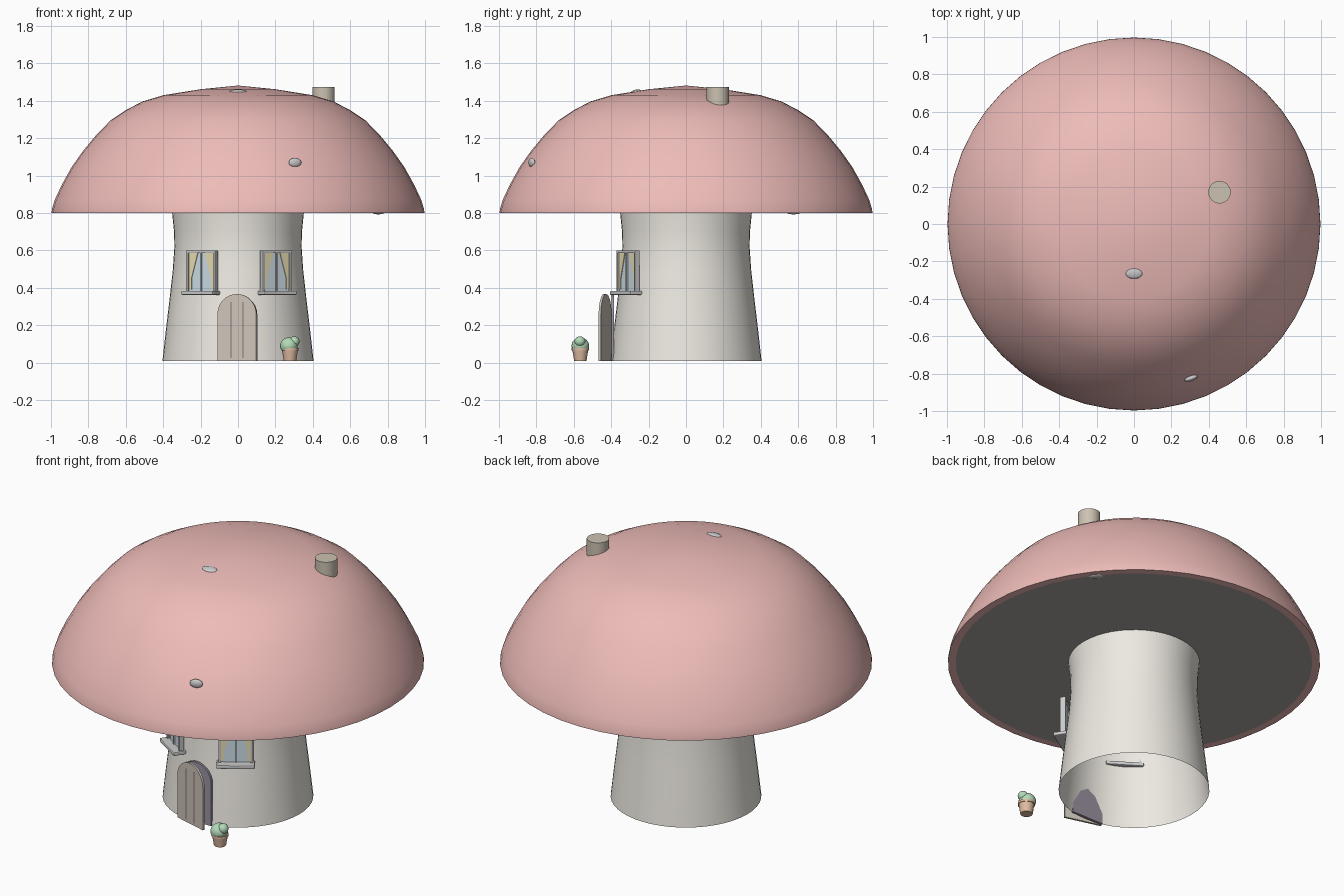
import bpy, bmesh, math
from mathutils import Matrix

if "Cube" in bpy.data.objects:
    bpy.data.objects.remove(bpy.data.objects["Cube"])


def material(name, r, g, b):
    m = bpy.data.materials.new(name)
    m.diffuse_color = (r, g, b, 1)
    m.use_nodes = True
    m.node_tree.nodes["Principled BSDF"].inputs["Base Color"].default_value = m.diffuse_color
    return m


PINK = material("cap_pink", 0.85, 0.5, 0.48)
GILL = material("gill_grey", 0.42, 0.39, 0.37)
CREAM = material("cream", 0.85, 0.82, 0.76)
WHITE = material("white", 0.88, 0.87, 0.86)
WOOD = material("wood", 0.62, 0.56, 0.49)
DARK = material("dark_wood", 0.2, 0.17, 0.16)
PURPLE = material("doorway_purple", 0.33, 0.29, 0.36)
GLASS = material("glass_blue", 0.62, 0.74, 0.82)
YELLOW = material("curtain_yellow", 0.82, 0.74, 0.45)
STONE = material("chimney_stone", 0.6, 0.54, 0.44)
CLAY = material("clay", 0.75, 0.5, 0.36)
GREEN = material("leaf_green", 0.45, 0.7, 0.48)


def finish(name, bm, mat, matrix=Matrix(), smooth=None, normals=True):
    if normals:
        bmesh.ops.recalc_face_normals(bm, faces=bm.faces)
    me = bpy.data.meshes.new(name)
    bm.to_mesh(me)
    bm.free()
    ob = bpy.data.objects.new(name, me)
    bpy.context.collection.objects.link(ob)
    me.materials.append(mat)
    ob.matrix_world = matrix
    if smooth:
        bpy.ops.object.select_all(action='DESELECT')
        ob.select_set(True)
        bpy.context.view_layer.objects.active = ob
        bpy.ops.object.shade_smooth_by_angle(angle=math.radians(smooth))
    return ob


def lathe(name, profile, mat, sides=32, loc=(0, 0, 0), smooth=40):
    bm = bmesh.new()
    vs = [bm.verts.new((r, 0, z)) for r, z in profile]
    es = [bm.edges.new(p) for p in zip(vs, vs[1:])]
    bmesh.ops.spin(bm, geom=vs + es, axis=(0, 0, 1), cent=(0, 0, 0),
                   angle=2 * math.pi, steps=sides, use_duplicate=False)
    bmesh.ops.remove_doubles(bm, verts=bm.verts, dist=1e-5)
    return finish(name, bm, mat, Matrix.Translation(loc), smooth)


def box(name, size, loc, mat, matrix=Matrix(), bevel=0.0):
    bm = bmesh.new()
    bmesh.ops.create_cube(bm, size=1)
    bmesh.ops.scale(bm, vec=size, verts=bm.verts)
    bmesh.ops.translate(bm, vec=loc, verts=bm.verts)
    if bevel:
        bmesh.ops.bevel(bm, geom=bm.edges[:], offset=bevel, segments=2,
                        profile=0.5, affect='EDGES')
    return finish(name, bm, mat, matrix)


def slab(name, outline, y0, y1, mat, matrix=Matrix()):
    """Extrude an x-z outline from y0 to y1."""
    bm = bmesh.new()
    face = bm.faces.new([bm.verts.new((x, y0, z)) for x, z in outline])
    new = bmesh.ops.extrude_face_region(bm, geom=[face])["geom"]
    bmesh.ops.translate(bm, vec=(0, y1 - y0, 0),
                        verts=[v for v in new if isinstance(v, bmesh.types.BMVert)])
    return finish(name, bm, mat, matrix)


def arch(x0, width, z0, top, n=14):
    r = width / 2
    curve = [(x0 + r + r * math.cos(math.pi * i / n),
              top - r + r * math.sin(math.pi * i / n)) for i in range(n + 1)]
    return [(x0, z0), (x0 + width, z0)] + curve


def blob(name, loc, scale, mat, tilt=Matrix()):
    bm = bmesh.new()
    bmesh.ops.create_uvsphere(bm, u_segments=20, v_segments=12, radius=1)
    bmesh.ops.scale(bm, vec=scale, verts=bm.verts)
    return finish(name, bm, mat, Matrix.Translation(loc) @ tilt, 60)


# Cap with rim, and the flat underside
lathe("cap", [(0, 1.482), (0.2, 1.462), (0.4, 1.43), (0.51, 1.397), (0.6, 1.35),
              (0.68, 1.297), (0.76, 1.215), (0.83, 1.13), (0.89, 1.045),
              (0.94, 0.955), (0.98, 0.87), (0.995, 0.82), (0.997, 0.8),
              (0.955, 0.8)], PINK, 48)
lathe("cap_underside", [(0.955, 0.8), (0, 0.8)], GILL, 48)

# Stem, open at the bottom
lathe("stem", [(0.404, 0.01), (0.385, 0.18), (0.366, 0.34), (0.349, 0.49),
               (0.34, 0.62), (0.342, 0.7), (0.352, 0.8)], CREAM, 48)

# Chimney and cap spots
lathe("chimney", [(0, 1.32), (0.06, 1.32), (0.06, 1.475), (0, 1.475)], STONE, 32,
      (0.457, 0.17, 0))
blob("cap_spot_top", (0, -0.265, 1.45), (0.045, 0.028, 0.01), WHITE,
     Matrix.Rotation(0.13, 4, 'X'))
blob("cap_spot_front", (0.305, -0.825, 1.07), (0.036, 0.014, 0.025), WHITE,
     Matrix.Rotation(0.35, 4, 'Z'))
blob("cap_spot_rim", (0.75, 0.575, 0.805), (0.025, 0.045, 0.012), WHITE,
     Matrix.Rotation(0.66, 4, 'Z'))

# Doorway and door leaf standing ajar
slab("doorway", arch(-0.103, 0.206, 0.01, 0.362), -0.384, -0.398, PURPLE)
hinge = Matrix.Translation((-0.107, -0.398, 0)) @ Matrix.Rotation(math.radians(-15.5), 4, 'Z')
slab("door_leaf", arch(0, 0.215, 0.01, 0.367), 0, -0.012, WOOD, hinge)
for i, (x, h) in enumerate([(0.075, 0.3), (0.143, 0.3)]):
    box(f"door_groove_{i}", (0.006, 0.002, h), (x, -0.0125, 0.025 + h / 2), DARK, hinge)

# Windows, one each side of the door
for side, s in (("left", -1), ("right", 1)):
    cx = -0.193 if s < 0 else 0.203
    m = Matrix.Translation((cx, -0.31, 0)) @ Matrix.Rotation(math.radians(33 * s), 4, 'Z')
    n = side + "_window_"
    for j in (-1, 1):
        box(f"{n}jamb_{j}", (0.014, 0.03, 0.22), (0.086 * j, 0, 0.49), WHITE, m, 0.003)
        edge, mid = 0.08 * j, 0.022 * j
        slab(f"{n}curtain_{j}", [(edge, 0.588), (mid, 0.588), (edge * 0.78, 0.45),
                                 (edge * 0.78, 0.39), (edge, 0.39)],
             -0.003, -0.007, YELLOW, m)
    box(n + "head", (0.186, 0.03, 0.014), (0, 0, 0.593), WHITE, m, 0.003)
    box(n + "glass", (0.165, 0.004, 0.21), (0, -0.001, 0.485), GLASS, m)
    box(n + "mullion", (0.008, 0.016, 0.21), (0, -0.004, 0.485), WHITE, m)
    box(n + "sill", (0.205, 0.075, 0.022), (0, -0.013, 0.373), WHITE, m, 0.006)

# Potted plant
P = (0.278, -0.565)
lathe("flower_pot", [(0, 0.01), (0.033, 0.01), (0.042, 0.065), (0.046, 0.065),
                     (0.046, 0.078), (0, 0.078)], CLAY, 20, (*P, 0))
blob("plant_large", (P[0] - 0.006, P[1], 0.09), (0.047, 0.047, 0.045), GREEN)
blob("plant_small", (P[0] + 0.022, P[1] - 0.002, 0.113), (0.029, 0.029, 0.028), GREEN)
